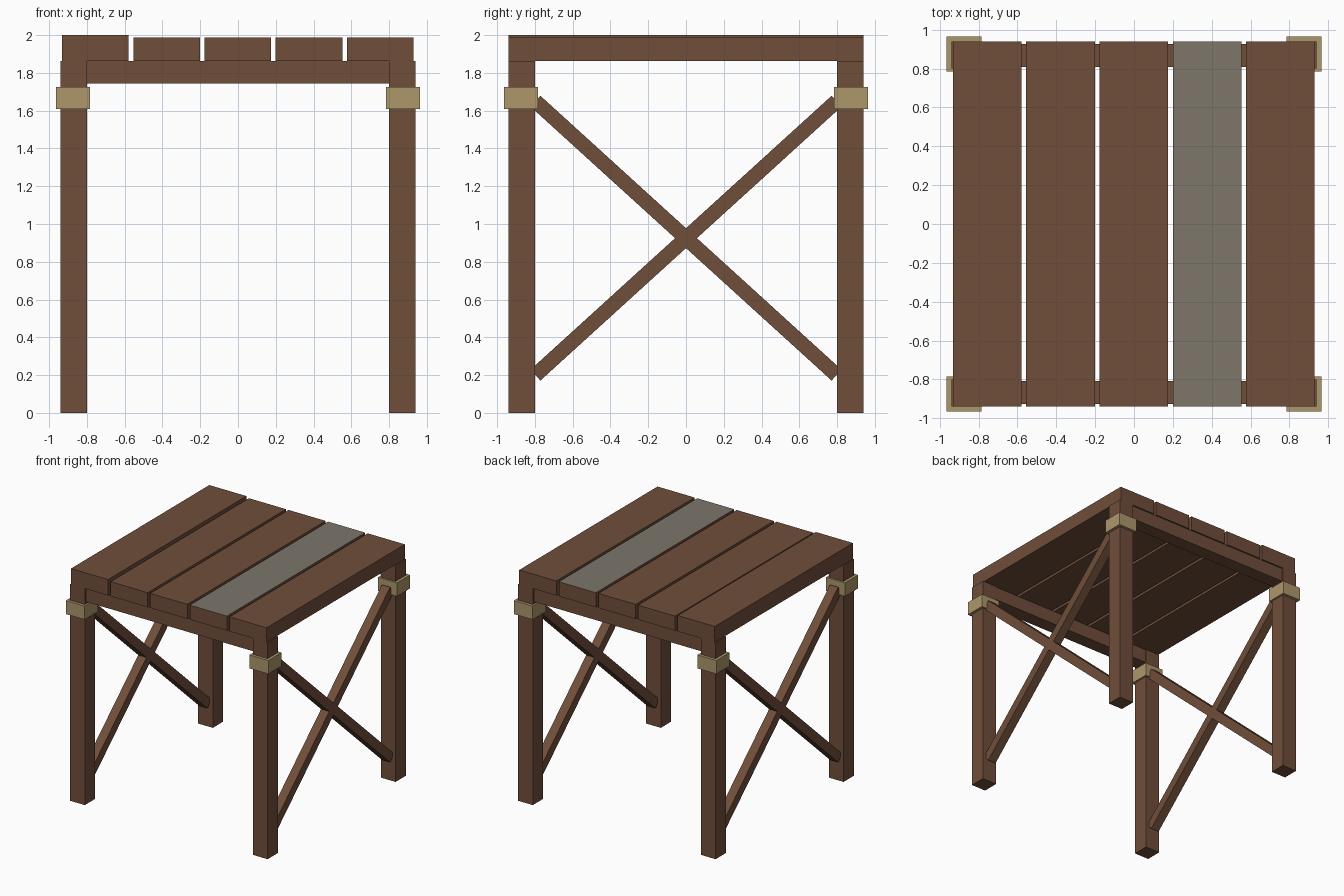
import bpy, math

if "Cube" in bpy.data.objects:
    bpy.data.objects.remove(bpy.data.objects["Cube"])


def material(name, rgb):
    m = bpy.data.materials.new(name)
    m.diffuse_color = (*rgb, 1)
    m.use_nodes = True
    m.node_tree.nodes["Principled BSDF"].inputs["Base Color"].default_value = m.diffuse_color
    return m


BROWN = material("brown wood", (0.162, 0.077, 0.043))
GREY = material("weathered grey", (0.205, 0.180, 0.145))
TAN = material("tan rope", (0.420, 0.310, 0.145))


def box(name, centre, size, mat, tilt=0.0):
    bpy.ops.mesh.primitive_cube_add(size=1, location=centre)
    ob = bpy.context.object
    ob.name = name
    for v in ob.data.vertices:
        for i in range(3):
            v.co[i] *= size[i]
    ob.rotation_euler[0] = tilt
    ob.data.materials.append(mat)
    return ob


DECK = 1.863   # underside of the planks
POST = 0.87    # post centre offset in x and y

# corner posts with rope bindings
for sx, side in ((-1, "left"), (1, "right")):
    for sy, end in ((-1, "front"), (1, "back")):
        box(f"{end}_{side}_post", (sx * POST, sy * POST, DECK / 2),
            (0.14, 0.14, DECK), BROWN)
        box(f"{end}_{side}_binding", (sx * 0.874, sy * 0.874, 1.667),
            (0.18, 0.18, 0.116), TAN)

# front and back beams under the deck
for sy, end in ((-1, "front"), (1, "back")):
    box(f"{end}_beam", (0, sy * 0.867, 1.804), (1.6, 0.12, 0.118), BROWN)

# crossed braces on the left and right sides
dy, dz = 1.594, 1.45
angle = math.atan2(dz, dy)
for sx, side in ((-1, "left"), (1, "right")):
    for s, way in ((1, "rising"), (-1, "falling")):
        box(f"{side}_{way}_brace", (sx * POST, 0, 0.925),
            (0.078, math.hypot(dy, dz), 0.078), BROWN, s * angle)

# deck planks: the first is slightly raised, the fourth has a weathered top
for i in range(5):
    top = 2.0 if i == 0 else 1.988
    plank = box(f"deck_plank_{i + 1}", ((i - 2) * 0.377 - 0.001, 0, (top + DECK) / 2),
                (0.353, 1.88, top - DECK), BROWN)
    if i == 3:
        plank.data.materials.append(GREY)
        for f in plank.data.polygons:
            f.material_index = 1 if f.center.z > 0.05 else 0
